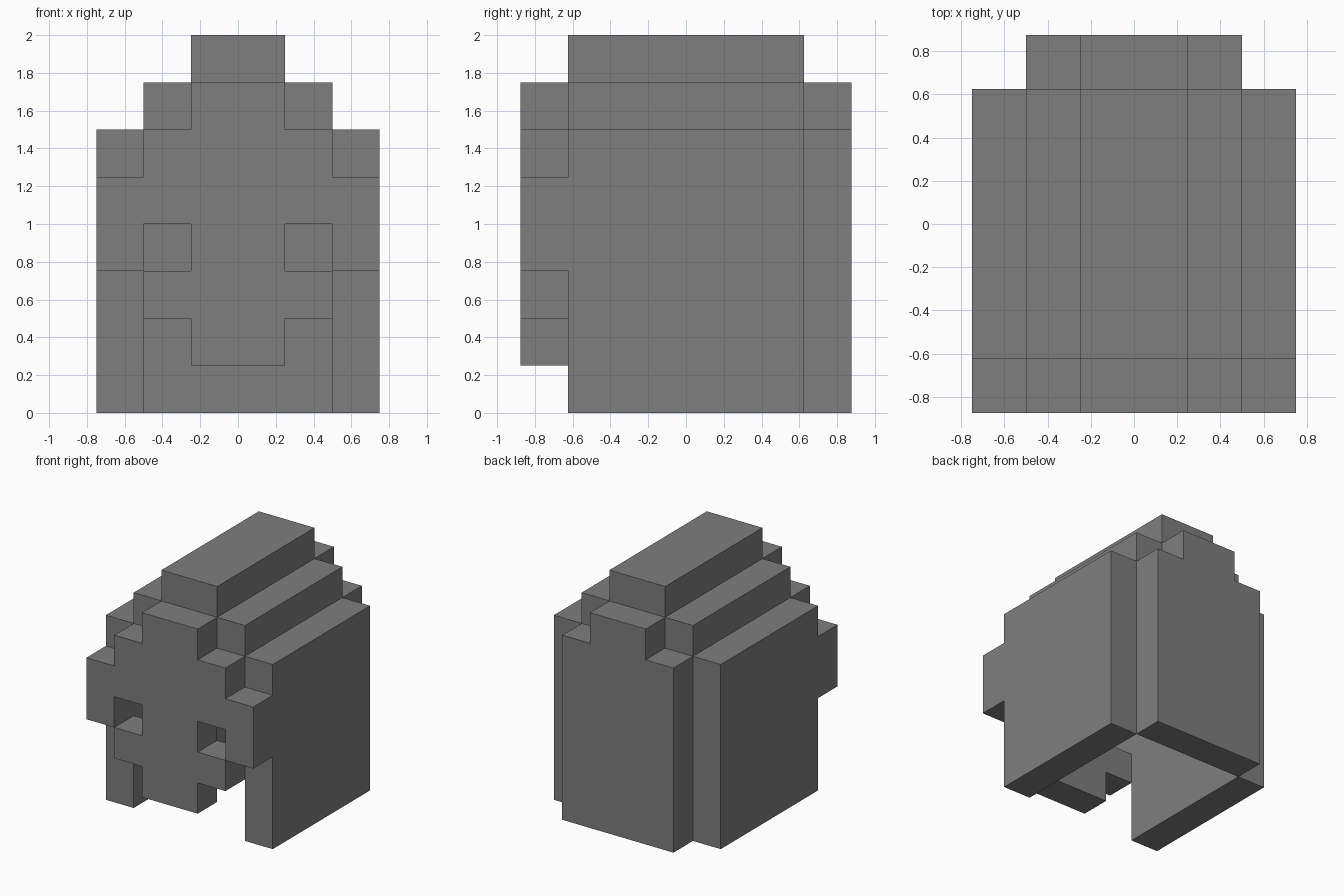
import bpy, bmesh

if "Cube" in bpy.data.objects:
    bpy.data.objects.remove(bpy.data.objects["Cube"])

U = 0.25  # one block

grey = bpy.data.materials.new("plain_grey")
grey.diffuse_color = (0.21, 0.21, 0.21, 1)
grey.use_nodes = True
grey.node_tree.nodes["Principled BSDF"].inputs["Base Color"].default_value = grey.diffuse_color


def finish(bm, name):
    me = bpy.data.meshes.new(name)
    bm.to_mesh(me)
    bm.free()
    me.materials.append(grey)
    ob = bpy.data.objects.new(name, me)
    bpy.context.collection.objects.link(ob)
    return ob


def box(name, x0, x1, y0, y1, z0, z1):
    bm = bmesh.new()
    bmesh.ops.create_cube(bm, size=1)
    for v in bm.verts:
        v.co.x = x1 if v.co.x > 0 else x0
        v.co.y = y1 if v.co.y > 0 else y0
        v.co.z = z1 if v.co.z > 0 else z0
    return finish(bm, name)


def plate(name, rows, z_top, y):
    """Block-pattern sheet facing -y, rows listed from the top, one block thick."""
    bm = bmesh.new()
    for r, row in enumerate(rows):
        z = z_top - r * U
        for c, ch in enumerate(row):
            if ch == "#":
                x = (c - len(row) / 2) * U
                bm.faces.new([bm.verts.new(p) for p in (
                    (x, y, z - U), (x + U, y, z - U), (x + U, y, z), (x, y, z))])
    bmesh.ops.remove_doubles(bm, verts=bm.verts[:], dist=0.001)
    ob = finish(bm, name)
    mod = ob.modifiers.new("thickness", 'SOLIDIFY')
    mod.thickness = U
    mod.offset = -1
    return ob


# face mask with two eye holes
plate("face_plate", ["..##..",
                     ".####.",
                     "######",
                     "#.##.#",
                     ".####.",
                     "..##.."], 1.75, -0.875)

# back plate
plate("back_plate", [".##."] + ["####"] * 6, 1.75, 0.625)

# side walls and stepped roof, open underneath
for side, s in (("left", -1), ("right", 1)):
    box("side_wall_" + side, *sorted((s * 0.5, s * 0.75)), -0.625, 0.625, 0, 1.5)
    box("roof_step_" + side, *sorted((s * 0.25, s * 0.5)), -0.625, 0.625, 1.5, 1.75)

# top ridge
box("roof_ridge", -0.25, 0.25, -0.625, 0.625, 1.75, 2.0)
